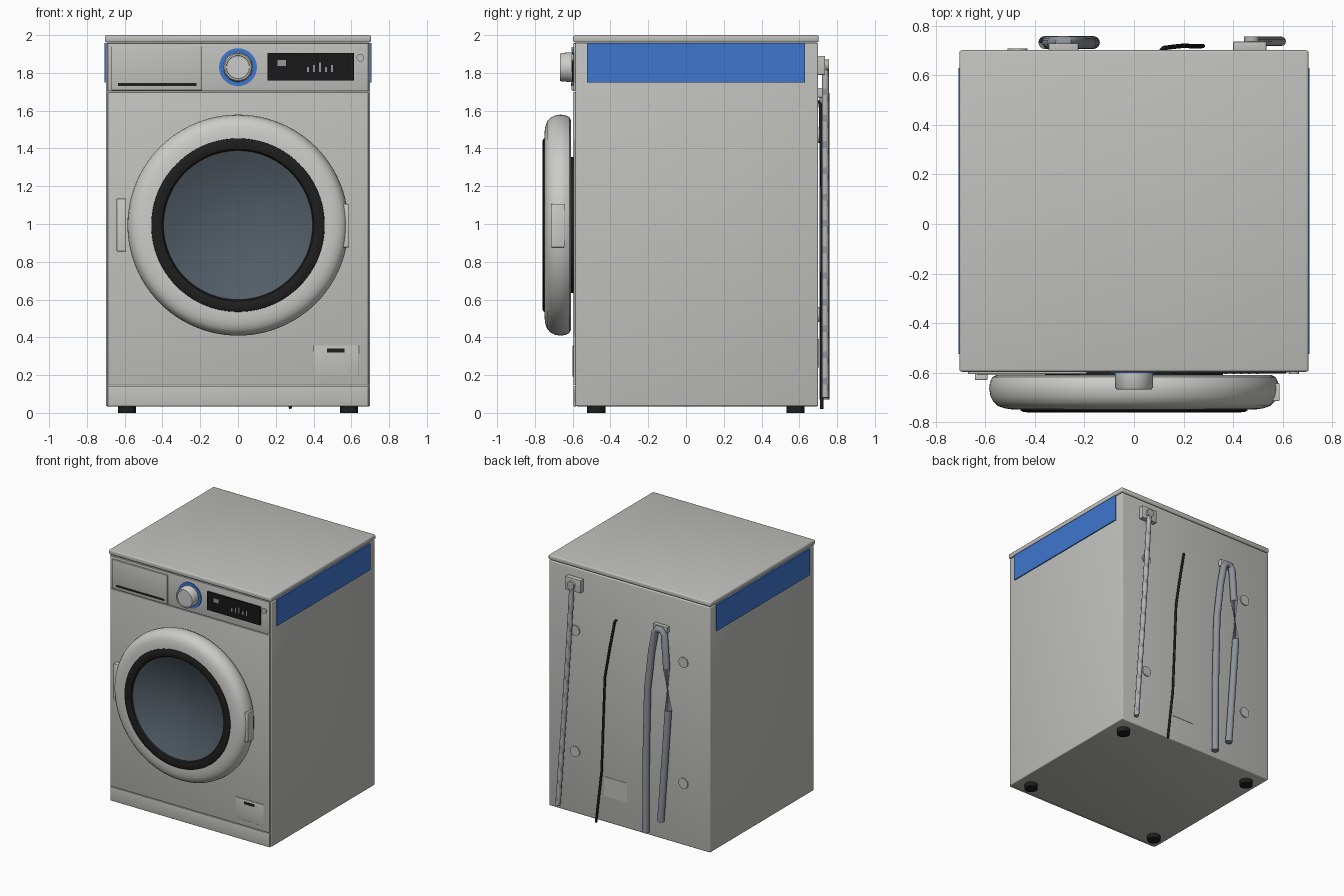
import bpy, bmesh, math
from mathutils import Vector, Matrix

if "Cube" in bpy.data.objects:
    bpy.data.objects.remove(bpy.data.objects["Cube"], do_unlink=True)


def material(name, r, g, b):
    m = bpy.data.materials.new(name)
    m.use_nodes = True
    m.diffuse_color = (r, g, b, 1)
    bsdf = m.node_tree.nodes["Principled BSDF"]
    bsdf.inputs["Base Color"].default_value = (r, g, b, 1)
    bsdf.inputs["Roughness"].default_value = 0.6
    return m


WHITE = material("enamel white", 0.53, 0.53, 0.51)
DOOR = material("door white", 0.6, 0.6, 0.58)
BLUE = material("accent blue", 0.05, 0.18, 0.62)
BLACK = material("rubber black", 0.013, 0.013, 0.013)
SCREEN = material("screen black", 0.009, 0.009, 0.01)
GLASS = material("tinted glass", 0.085, 0.11, 0.135)
HOSE = material("drain hose grey", 0.27, 0.29, 0.33)
BRAID = material("braided hose grey", 0.45, 0.45, 0.45)
ICON = material("icon grey", 0.3, 0.31, 0.32)


def finish(name, bm, mat, angle=None):
    bmesh.ops.recalc_face_normals(bm, faces=bm.faces)
    me = bpy.data.meshes.new(name)
    bm.to_mesh(me)
    bm.free()
    ob = bpy.data.objects.new(name, me)
    bpy.context.collection.objects.link(ob)
    me.materials.append(mat)
    if angle:
        bpy.ops.object.select_all(action='DESELECT')
        ob.select_set(True)
        bpy.context.view_layer.objects.active = ob
        bpy.ops.object.shade_smooth_by_angle(angle=math.radians(angle))
    return ob


def box(name, x, y, z, mat, bevel=0):
    """Box from (min, max) ranges on each axis."""
    bm = bmesh.new()
    bmesh.ops.create_cube(bm, size=1)
    for v in bm.verts:
        v.co = Vector([(lo + hi) / 2 + c * (hi - lo) for c, (lo, hi) in zip(v.co, (x, y, z))])
    if bevel:
        bmesh.ops.bevel(bm, geom=bm.edges[:], offset=bevel, segments=3, profile=0.5, affect='EDGES')
    return finish(name, bm, mat, 35 if bevel else None)


def lathe(name, x, z, profile, mat, steps=72):
    """Spin a closed (radius, y) profile about a front-to-back axis."""
    bm = bmesh.new()
    vs = [bm.verts.new((r, y, 0)) for r, y in profile]
    es = [bm.edges.new((a, b)) for a, b in zip(vs, vs[1:] + vs[:1])
          if a.co.x > 0 or b.co.x > 0]
    bmesh.ops.spin(bm, geom=vs + es, cent=(0, 0, 0), axis=(0, 1, 0),
                   angle=2 * math.pi, steps=steps)
    bmesh.ops.remove_doubles(bm, verts=bm.verts, dist=0.0001)
    bmesh.ops.translate(bm, verts=bm.verts, vec=(x, 0, z))
    return finish(name, bm, mat, 35)


def disc(name, x, z, r, y0, y1, mat, steps=40):
    return lathe(name, x, z, [(0, y0), (r, y0), (r, y1), (0, y1)], mat, steps)


def tube(name, path, r, mat, sides=12):
    """Round hose along a gently bending path."""
    bm = bmesh.new()
    pts = [Vector(p) for p in path]
    rings = []
    for i, p in enumerate(pts):
        d = pts[min(i + 1, len(pts) - 1)] - pts[max(i - 1, 0)]
        q = d.to_track_quat('Z', 'Y')
        rings.append([bm.verts.new(p + q @ Vector((r * math.cos(a), r * math.sin(a), 0)))
                      for a in (2 * math.pi * k / sides for k in range(sides))])
    for a, b in zip(rings, rings[1:]):
        for k in range(sides):
            n = (k + 1) % sides
            bm.faces.new((a[k], a[n], b[n], b[k]))
    bm.faces.new(rings[0])
    bm.faces.new(rings[-1])
    return finish(name, bm, mat, 40)


# Cabinet, lid and front panels separated by narrow seams
box("cabinet", (-0.7, 0.7), (-0.585, 0.7), (0.035, 1.958), WHITE, 0.008)
box("lid", (-0.705, 0.705), (-0.597, 0.702), (1.962, 2), WHITE, 0.01)
for name, lo, hi in (("plinth", 0.035, 0.143), ("front_panel", 0.148, 1.698),
                     ("control_panel", 1.703, 1.957)):
    box(name, (-0.69, 0.69), (-0.595, -0.58), (lo, hi), WHITE, 0.002)

# Blue side plates and feet
for side, label in ((1, "left"), (-1, "right")):
    box(label + "_side_plate", sorted((side * 0.699, side * 0.708)), (-0.525, 0.63),
        (1.75, 1.957), BLUE)
    for y, end in ((-0.475, "front"), (0.58, "back")):
        bm = bmesh.new()
        bmesh.ops.create_cone(bm, cap_ends=True, segments=32, radius1=0.048, radius2=0.048,
                              depth=0.04, matrix=Matrix.Translation((side * 0.588, y, 0.02)))
        finish(f"{end}_{label}_foot", bm, BLACK, 35)

# Detergent drawer
box("detergent_drawer", (-0.67, -0.19), (-0.606, -0.59), (1.708, 1.937), WHITE, 0.003)
box("drawer_grip", (-0.635, -0.22), (-0.608, -0.604), (1.731, 1.746), BLACK)

# Programme knob
disc("knob_ring", 0, 1.83, 0.1, -0.59, -0.602, BLUE, 56)
lathe("knob", 0, 1.83, [(0, -0.6), (0.078, -0.6), (0.076, -0.66), (0.07, -0.668),
                        (0.062, -0.668), (0.06, -0.664), (0, -0.664)], DOOR, 56)

# Display with indicator marks and power button
box("display", (0.155, 0.615), (-0.604, -0.59), (1.76, 1.905), SCREEN)
box("mode_icon", (0.21, 0.255), (-0.606, -0.603), (1.837, 1.867), ICON)
for i in range(5):
    x = 0.365 + i * 0.032
    box(f"indicator_{i + 1}", (x, x + 0.01), (-0.606, -0.603),
        (1.805, 1.83 + 0.012 * (i % 3)), ICON)
disc("power_button", 0.647, 1.88, 0.02, -0.59, -0.605, WHITE, 24)

# Door: neck, rounded frame, dark bezel and bowl-shaped glass
DZ = 0.994
disc("door_neck", 0, DZ, 0.36, -0.59, -0.615, BLACK, 64)
lathe("door_frame", 0, DZ, [(0.34, -0.61), (0.555, -0.61), (0.572, -0.618), (0.582, -0.64),
                            (0.585, -0.665), (0.58, -0.695), (0.568, -0.718), (0.55, -0.735),
                            (0.52, -0.745), (0.485, -0.75), (0.45, -0.75), (0.4, -0.7),
                            (0.34, -0.65)], DOOR, 96)
lathe("door_bezel", 0, DZ, [(0.462, -0.74), (0.458, -0.754), (0.445, -0.76), (0.42, -0.761),
                            (0.402, -0.755), (0.393, -0.74), (0.393, -0.7), (0.44, -0.7)],
      BLACK, 96)
bowl = [(0.4 * t / 8, -0.645 - 0.1 * (t / 8) ** 2) for t in range(9)]
lathe("door_glass", 0, DZ, bowl + [(0.4, -0.72), (0.3, -0.63), (0, -0.62)], GLASS, 96)
box("door_handle", (0.54, 0.588), (-0.715, -0.643), (0.876, 1.106), DOOR, 0.004)
box("door_hinge", (-0.643, -0.592), (-0.63, -0.59), (0.855, 1.135), DOOR, 0.004)

# Filter flap
box("filter_flap", (0.4, 0.64), (-0.6, -0.59), (0.192, 0.358), WHITE, 0.002)
box("filter_grip", (0.472, 0.565), (-0.602, -0.598), (0.32, 0.34), BLACK)

# Back: transport bolt caps and service cover
for x in (-0.47, 0.47):
    for z in (0.52, 1.47):
        disc("bolt_cap", x, z, 0.04, 0.695, 0.708, WHITE, 28)
box("service_cover", (0.02, 0.22), (0.695, 0.703), (0.24, 0.39), WHITE)

# Water inlet: valve block, nozzle and braided hose
box("inlet_block", (0.4, 0.535), (0.695, 0.737), (1.79, 1.89), WHITE, 0.003)
disc("inlet_nozzle", 0.475, 1.84, 0.03, 0.73, 0.757, BRAID, 24)
inlet = tube("inlet_hose", [(0.475 + 0.12 * (i / 50) ** 1.1, 0.738, 1.82 - 1.74 * i / 50)
                            for i in range(51)], 0.019, BRAID)
inlet.data.materials.append(HOSE)
for f in inlet.data.polygons:   # spiral braid stripe
    turn = math.atan2(f.center.y - 0.738, f.normal.x * 0.019) / (2 * math.pi)
    if (f.center.z / 0.14 + turn) % 1 < 0.25:
        f.material_index = 1

# Power cord
tube("power_cord", [(0.11, 0.7, 1.65), (0.12, 0.711, 1.635), (0.16, 0.716, 1.42),
                    (0.2, 0.72, 1.18), (0.215, 0.72, 0.8), (0.23, 0.718, 0.43),
                    (0.278, 0.719, 0.022)], 0.009, BLACK, 10)

# Drain hose: two runs hanging from a bracket
box("drain_bracket", (-0.345, -0.225), (0.695, 0.73), (1.67, 1.72), WHITE, 0.003)
tube("drain_hose", [(-0.164, 0.733, 0.07), (-0.168, 0.733, 0.7), (-0.18, 0.733, 1.2),
                    (-0.215, 0.733, 1.5), (-0.245, 0.733, 1.66), (-0.265, 0.733, 1.69),
                    (-0.305, 0.733, 1.69), (-0.325, 0.733, 1.66), (-0.345, 0.733, 1.4),
                    (-0.36, 0.733, 1.08), (-0.325, 0.733, 0.6), (-0.294, 0.733, 0.19)],
     0.026, HOSE, 16)
